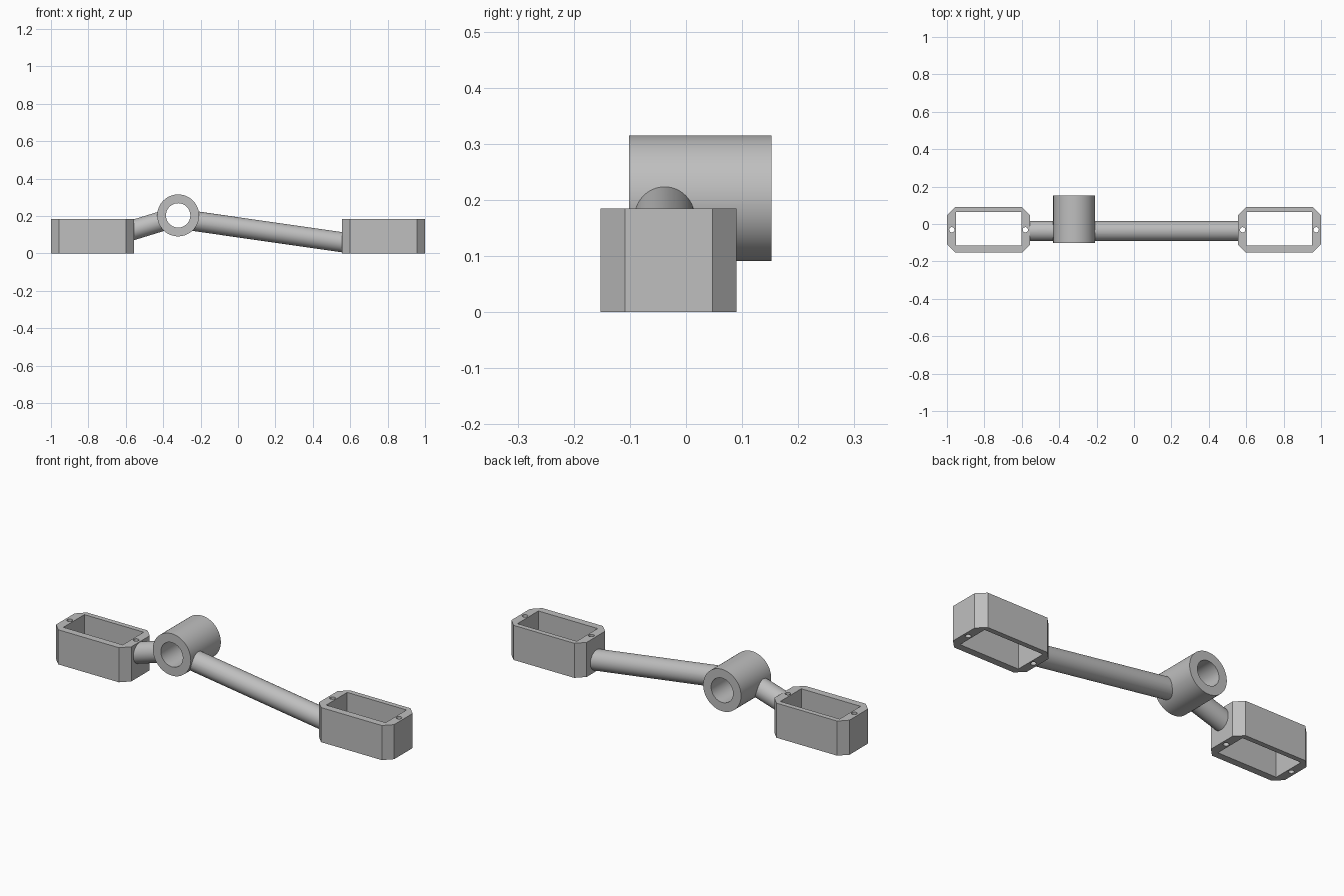
import bpy
from math import pi, radians
from mathutils import Vector

cube = bpy.data.objects.get("Cube")
if cube:
    bpy.data.objects.remove(cube, do_unlink=True)

GREY = (0.52, 0.52, 0.52, 1)
metal = bpy.data.materials.new("light_grey")
metal.use_nodes = True
metal.diffuse_color = GREY
metal.node_tree.nodes["Principled BSDF"].inputs["Base Color"].default_value = GREY

HEIGHT = 0.185   # housing height
MID_Y = -0.031   # housing centre line
ROD_Y = -0.038   # rod centre line


def finish(name):
    obj = bpy.context.object
    obj.name = name
    obj.data.materials.clear()
    obj.data.materials.append(metal)
    return obj


def rod(name, start, end, radius, sides=64):
    start, end = Vector(start), Vector(end)
    axis = end - start
    bpy.ops.mesh.primitive_cylinder_add(
        vertices=sides, radius=radius, depth=axis.length, location=(start + end) / 2,
        rotation=axis.to_track_quat("Z", "Y").to_euler())
    return finish(name)


def prism(name, x0, x1, y0, y1, z0, z1, chamfer=0):
    """Upright block with optional chamfered vertical corners."""
    c = chamfer
    if c:
        ring = [(x0 + c, y0), (x1 - c, y0), (x1, y0 + c), (x1, y1 - c),
                (x1 - c, y1), (x0 + c, y1), (x0, y1 - c), (x0, y0 + c)]
    else:
        ring = [(x0, y0), (x1, y0), (x1, y1), (x0, y1)]
    n = len(ring)
    verts = [(x, y, z) for z in (z0, z1) for x, y in ring]
    faces = [range(n)[::-1], range(n, 2 * n)]
    faces += [(i, (i + 1) % n, (i + 1) % n + n, i + n) for i in range(n)]
    mesh = bpy.data.meshes.new(name)
    mesh.from_pydata(verts, [], [tuple(f) for f in faces])
    obj = bpy.data.objects.new(name, mesh)
    bpy.context.collection.objects.link(obj)
    bpy.context.view_layer.objects.active = obj
    return finish(name)


def cut(obj, cutters):
    bpy.ops.object.select_all(action="DESELECT")
    obj.select_set(True)
    bpy.context.view_layer.objects.active = obj
    for cutter in cutters:
        mod = obj.modifiers.new("cut", "BOOLEAN")
        mod.operation = "DIFFERENCE"
        mod.solver = "EXACT"
        mod.object = cutter
        bpy.ops.object.modifier_apply(modifier=mod.name)
    bpy.ops.object.shade_smooth_by_angle(angle=radians(30))


cutters = []

# Open servo housings with a screw hole in each end wall
screw_holes = {}
for side, x0, x1 in (("right", -1.0, -0.555), ("left", 0.555, 1.0)):
    housing = prism(side + "_housing", x0, x1, -0.152, 0.09, 0, HEIGHT, 0.043)
    cavity = prism("cavity", x0 + 0.047, x1 - 0.047, -0.114, 0.063, -0.1, 0.3)
    holes = [rod("screw_hole", (x, MID_Y, -0.1), (x, MID_Y, 0.3), 0.014, 32)
             for x in (x0 + 0.026, x1 - 0.026)]
    screw_holes[side] = holes
    cut(housing, [cavity] + holes)
    cutters += [cavity] + holes

# Central sleeve with a through bore
bore = rod("bore", (-0.32, -0.3, 0.203), (-0.32, 0.3, 0.203), 0.065)
sleeve = rod("pivot_sleeve", (-0.32, -0.102, 0.203), (-0.32, 0.152, 0.203), 0.112)
cut(sleeve, [bore])
cutters.append(bore)

# Sloping rods joining the sleeve to the housings
short_rod = rod("short_rod", (-0.32, ROD_Y, 0.199), (-0.58, ROD_Y, 0.119), 0.0535)
cut(short_rod, [bore] + screw_holes["right"])
long_rod = rod("long_rod", (-0.32, ROD_Y, 0.185), (0.575, ROD_Y, 0.057), 0.0535)
cut(long_rod, [bore] + screw_holes["left"])

for cutter in cutters:
    bpy.data.objects.remove(cutter, do_unlink=True)
